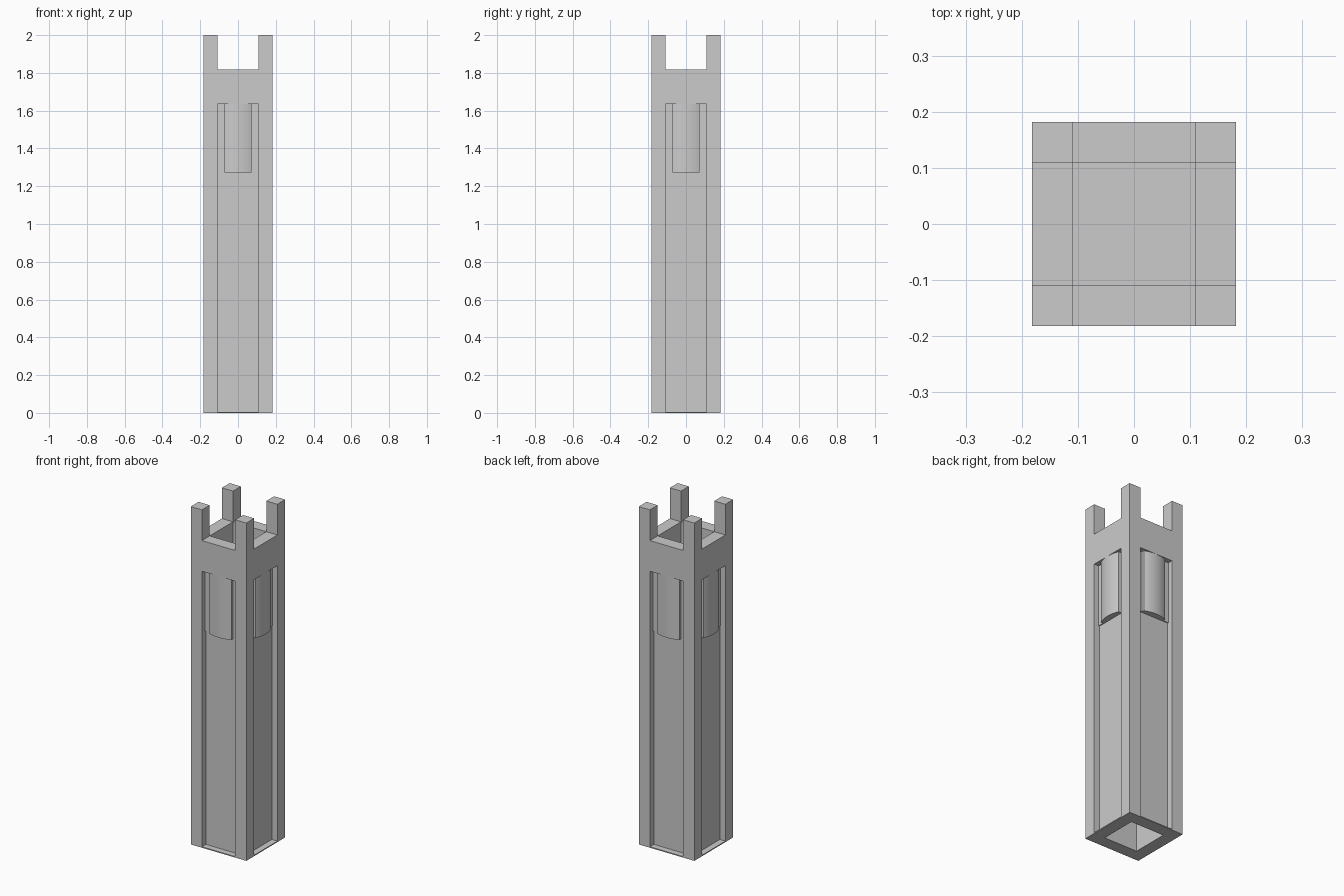
import bpy, bmesh, math
from mathutils import Matrix

if "Cube" in bpy.data.objects:
    bpy.data.objects.remove(bpy.data.objects["Cube"])

U = 2 / 11                # tower half width
I = 0.6 * U               # inner edge of the corner posts
R = 0.8 * U               # face of the recessed wall panels
Z_SILL, Z_HEAD, Z_TOP = 7 * U, 9 * U, 10 * U


def prism(name, outline, z0, z1, turn=0):
    """Extrude an xy outline from z0 to z1, turned in quarter turns."""
    bm = bmesh.new()
    face = bm.faces.new([bm.verts.new((x, y, z0)) for x, y in outline])
    up = bmesh.ops.extrude_face_region(bm, geom=[face])["geom"]
    for v in up:
        if isinstance(v, bmesh.types.BMVert):
            v.co.z = z1
    bm.transform(Matrix.Rotation(turn * math.pi / 2, 4, 'Z'))
    bmesh.ops.recalc_face_normals(bm, faces=bm.faces)
    mesh = bpy.data.meshes.new(name)
    bm.to_mesh(mesh)
    bm.free()
    ob = bpy.data.objects.new(name, mesh)
    bpy.context.collection.objects.link(ob)
    return ob


def rect(x0, x1, y0, y1):
    return [(x0, y0), (x1, y0), (x1, y1), (x0, y1)]


# Curved bay: arc of a cylinder inscribed in the square tower
a = math.asin(0.4)
arc = [(U * math.sin(t), -U * math.cos(t))
       for t in (-a + 2 * a * k / 12 for k in range(13))]
bay = arc + [(0.4 * U, -I), (-0.4 * U, -I)]

bays = []
for k in range(4):
    # Corner post rising above the parapet
    prism("corner_post", rect(-U, -I, -U, -I), 0, 11 * U, k)
    # Recessed wall and thin sill at its foot
    prism("wall_panel", rect(-I, I, -R, -I), 0.006, Z_SILL, k)
    prism("base_sill", rect(-I, I, -U, -I), 0, 0.006, k)
    # Bay backing seen beside the curved bay
    prism("bay_backing", rect(-I, I, -0.83 * U, -I), Z_SILL, Z_HEAD, k)
    bays.append(prism("curved_bay", bay, Z_SILL, Z_HEAD, k))
    # Parapet between posts
    prism("parapet", rect(-I, I, -U, -I), Z_HEAD, Z_TOP, k)

# Roof floor inside the parapet
prism("roof_floor", rect(-I, I, -I, I), Z_HEAD - 0.01, Z_HEAD)

# Smooth the curved bays, keeping their edges sharp
for ob in bays:
    ob.select_set(True)
bpy.context.view_layer.objects.active = bays[0]
bpy.ops.object.shade_smooth_by_angle(angle=math.radians(30))
